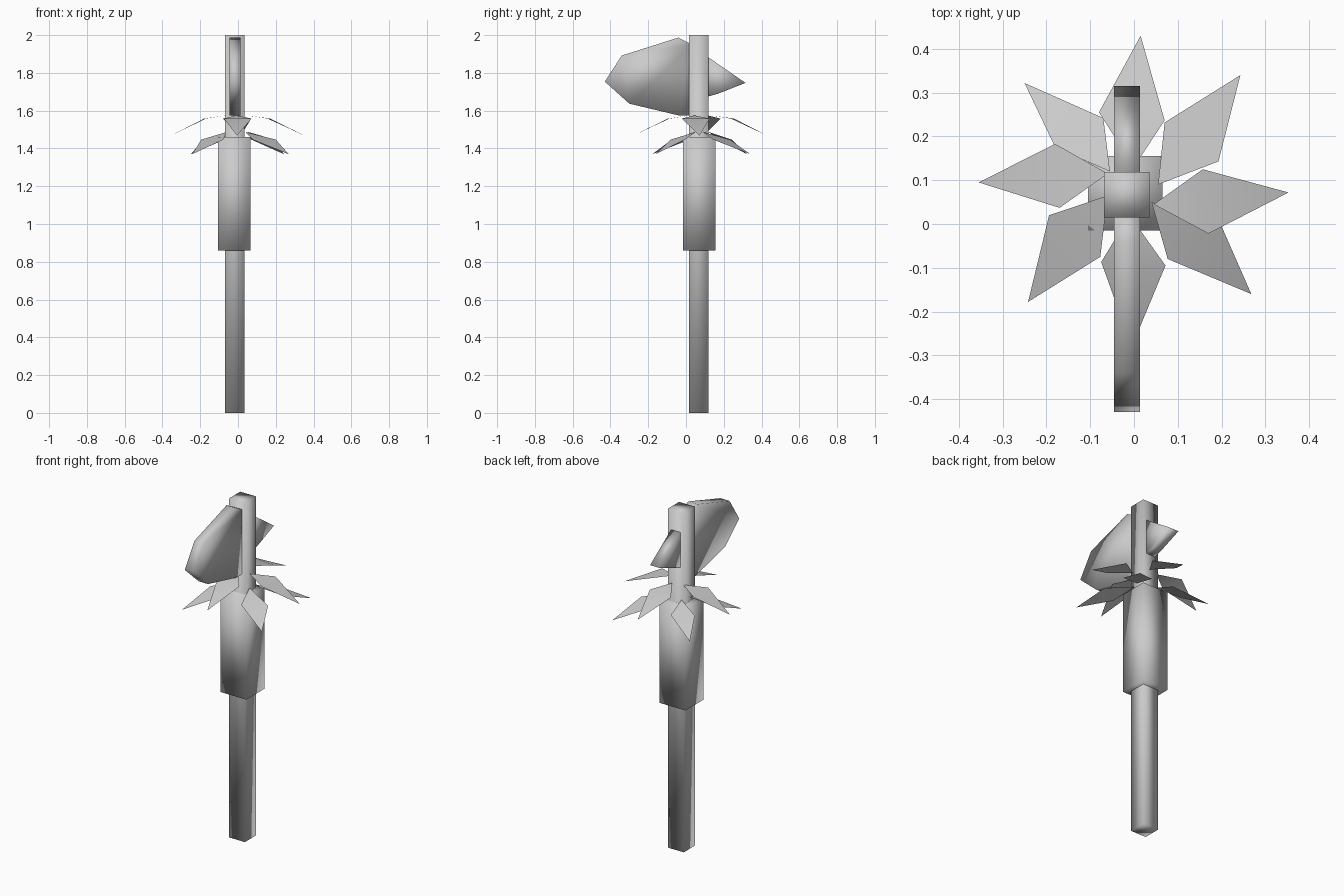
import bpy, bmesh
from mathutils import Vector

if "Cube" in bpy.data.objects:
    bpy.data.objects.remove(bpy.data.objects["Cube"])


def add_mesh(name, verts, faces, smooth=True):
    mesh = bpy.data.meshes.new(name)
    mesh.from_pydata(verts, [], faces)
    bm = bmesh.new()
    bm.from_mesh(mesh)
    bmesh.ops.recalc_face_normals(bm, faces=bm.faces)
    bm.to_mesh(mesh)
    bm.free()
    for p in mesh.polygons:
        p.use_smooth = smooth
    obj = bpy.data.objects.new(name, mesh)
    bpy.context.collection.objects.link(obj)
    return obj


def prism(name, outline, to_bottom, offset):
    """Extrude an outline by an offset vector and cap both ends."""
    bottom = [Vector(to_bottom(a, b)) for a, b in outline]
    n = len(bottom)
    verts = bottom + [v + Vector(offset) for v in bottom]
    faces = [list(range(n)), list(range(n, 2 * n))]
    faces += [[i, (i + 1) % n, n + (i + 1) % n, n + i] for i in range(n)]
    return add_mesh(name, verts, faces)


def square_post(name, cx, cy, half, z0, z1):
    outline = [(cx - half, cy - half), (cx + half, cy - half),
               (cx + half, cy + half), (cx - half, cy + half)]
    return prism(name, outline, lambda x, y: (x, y, z0), (0, 0, z1 - z0))


def petals(name, shapes, heights):
    """Kite-shaped leaves, folded across the widest line."""
    zb, zs, zt = heights
    for i, (base, left, tip, right) in enumerate(shapes):
        verts = [(*base, zb), (*left, zs), (*tip, zt), (*right, zs)]
        obj = add_mesh(f"{name}_{i + 1}", verts, [(0, 3, 1), (1, 3, 2)])
        if obj.data.polygons[0].normal.z < 0:
            obj.data.flip_normals()


# Shaft and thicker grip
square_post("shaft", -0.017, 0.067, 0.052, 0, 2)
square_post("grip_wrap", -0.02, 0.07, 0.085, 0.86, 1.46)

# Axe head: broad blade in front, spike behind, profiles in y and z
blade = [(0.03, 1.575), (-0.04, 1.575), (-0.30, 1.637), (-0.43, 1.754),
         (-0.34, 1.892), (-0.04, 1.987), (0.03, 1.95)]
spike = [(0.10, 1.67), (0.17, 1.69), (0.315, 1.747), (0.10, 1.895)]
for part, outline in (("blade", blade), ("back_spike", spike)):
    prism(part, outline, lambda y, z: (-0.046, y, z), (0.06, 0, 0))

# Upper ring of feathers: back, right, front, left
petals("upper_feather", [
    ((0.0, 0.13), (-0.08, 0.255), (0.015, 0.43), (0.07, 0.237)),
    ((0.045, 0.045), (0.157, 0.125), (0.353, 0.072), (0.17, -0.022)),
    ((-0.01, 0.02), (0.072, -0.095), (-0.005, -0.28), (-0.075, -0.087)),
    ((-0.06, 0.115), (-0.17, 0.037), (-0.355, 0.095), (-0.18, 0.183)),
], (1.575, 1.558, 1.468))

# Lower ring of feathers on the diagonals
petals("lower_feather", [
    ((0.055, 0.09), (0.07, 0.232), (0.243, 0.34), (0.193, 0.143)),
    ((0.04, 0.05), (0.2, -0.005), (0.268, -0.16), (0.077, -0.08)),
    ((-0.06, 0.065), (-0.077, -0.075), (-0.242, -0.178), (-0.194, 0.02)),
    ((-0.055, 0.12), (-0.18, 0.175), (-0.25, 0.322), (-0.07, 0.242)),
], (1.487, 1.447, 1.37))
